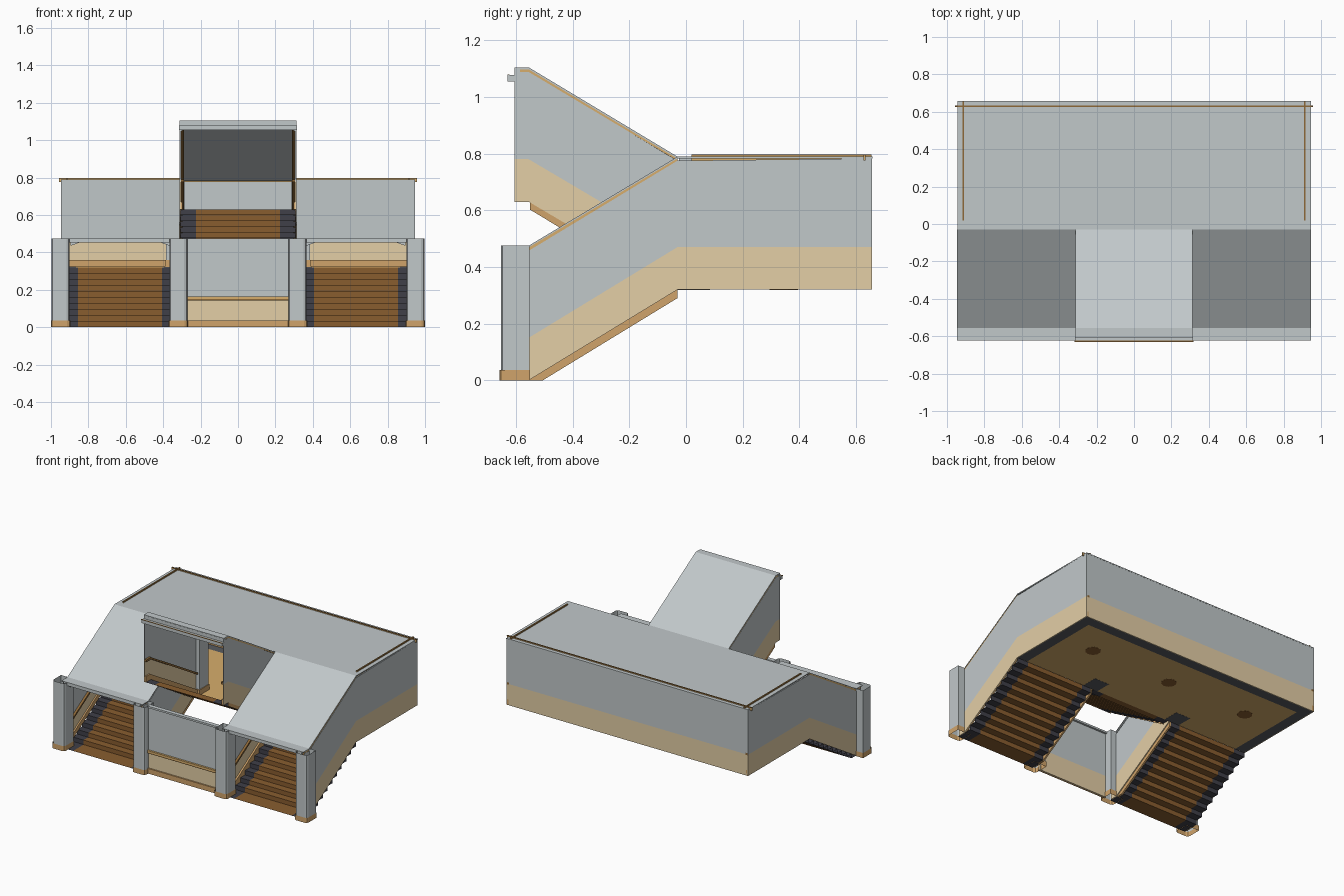
import bpy, bmesh, math
from mathutils import Vector

if "Cube" in bpy.data.objects:
    bpy.data.objects.remove(bpy.data.objects["Cube"])


def material(name, rgb):
    m = bpy.data.materials.new(name)
    m.diffuse_color = (*rgb, 1)
    m.use_nodes = True
    m.node_tree.nodes["Principled BSDF"].inputs["Base Color"].default_value = m.diffuse_color
    return m


GREY = material("wall grey", (.535, .58, .59))
TAN = material("wainscot tan", (.77, .62, .38))
TRIM = material("orange trim", (.63, .37, .145))
GOLD = material("gold wood", (.68, .42, .15))
RAIL = material("rail brown", (.27, .14, .04))
CARPET = material("carpet brown", (.25, .11, .028))
DARK = material("border charcoal", (.05, .05, .065))
SLATE = material("landing border slate", (.10, .105, .115))


def finish(name, bm, mat):
    bmesh.ops.recalc_face_normals(bm, faces=bm.faces[:])
    me = bpy.data.meshes.new(name)
    bm.to_mesh(me)
    bm.free()
    me.materials.append(mat)
    ob = bpy.data.objects.new(name, me)
    bpy.context.collection.objects.link(ob)
    return ob


def sweep(name, pts, off, z0, z1, mat):
    """Slab along a path: z0 and z1 are heights over the path (number or list)."""
    n = len(pts)
    z0 = z0 if isinstance(z0, list) else [z0] * n
    z1 = z1 if isinstance(z1, list) else [z1] * n
    bm = bmesh.new()
    rings = []
    for p, a, b in zip(pts, z0, z1):
        p, o = Vector(p), Vector(off)
        A, B = Vector((0, 0, a)), Vector((0, 0, b))
        rings.append([bm.verts.new(v) for v in (p + A, p + o + A, p + o + B, p + B)])
    for r, s in zip(rings, rings[1:]):
        for i in range(4):
            j = (i + 1) % 4
            bm.faces.new((r[i], r[j], s[j], s[i]))
    bm.faces.new(rings[0])
    bm.faces.new(rings[-1])
    return finish(name, bm, mat)


def box(name, x0, x1, y0, y1, z0, z1, mat):
    return sweep(name, [(x0, y0, 0), (x1, y0, 0)], (0, y1 - y0, 0), z0, z1, mat)


def at_x(x, yz):
    return [(x, y, z) for y, z in yz]


def stairs(name, bands, yz):
    # stepped sheet, cut into carpet and border strips
    for i, (x0, x1, mat) in enumerate(bands):
        bm = bmesh.new()
        a = [bm.verts.new((x0, y, z)) for y, z in yz]
        b = [bm.verts.new((x1, y, z)) for y, z in yz]
        for k in range(len(yz) - 1):
            bm.faces.new((a[k], b[k], b[k + 1], a[k + 1]))
        finish(f"{name}_{i}", bm, mat)


def steps(y, z, dy, dz, count):
    out = []
    for _ in range(count):
        out += [(y, z), (y, z + dz)]
        y, z = y + dy, z + dz
    return out


def column(name, cx, y0, y1, z0, z1, hw, mat):
    # hollow post, open top and bottom, chamfered front corners
    c = .018
    prof = [(-hw, y1), (-hw, y0 + c), (-hw + c * .3, y0 + c * .3), (-hw + c, y0),
            (hw - c, y0), (hw - c * .3, y0 + c * .3), (hw, y0 + c), (hw, y1)]
    bm = bmesh.new()
    a = [bm.verts.new((cx + x, y, z0)) for x, y in prof]
    b = [bm.verts.new((cx + x, y, z1)) for x, y in prof]
    for i in range(len(prof)):
        j = (i + 1) % len(prof)
        bm.faces.new((a[i], a[j], b[j], b[i]))
    return finish(name, bm, mat)


LOW = [(-.605, 0), (-.555, 0), (-.03, .32), (.657, .32)]      # side flight and landing
LOWTOP = [.462, .457, .455, .463]
UP = [(-.03, .32), (-.555, .63), (-.605, .63)]                # centre flight
UPTOP = [.455, .458, .458]
RISE, RUN = .0318, .0525

for s in (-1, 1):
    t = "right" if s > 0 else "left"
    # outer wall with wainscot and mouldings inside
    p = at_x(s * .945, LOW)
    o = (-s * .006, 0, 0)
    sweep("outer_wainscot_" + t, p, o, 0, .15, TAN)
    sweep("outer_wall_" + t, p, o, .15, LOWTOP, GREY)
    q = at_x(s * .939, LOW)
    sweep("outer_skirting_" + t, q, (-s * .01, 0, 0), .003, .04, TRIM)
    sweep("outer_chair_rail_" + t, q, (-s * .016, 0, 0), .145, .16, RAIL)
    sweep("outer_cornice_" + t, q[:3], (-s * .015, 0, 0), .44, .455, RAIL)
    sweep("roof_edge_trim_" + t, at_x(s * .943, LOW[:3]), (-s * .01, 0, 0),
          .455, [.469, .469, .464], GOLD)
    # landing cornice poking through the roof, with brown cap
    box("landing_cornice_" + t, s * .909, s * .917, .02, .655, .765, .794, GOLD)
    box("landing_cornice_cap_" + t, s * .908, s * .918, .02, .655, .794, .797, RAIL)
    # wall between side flight and centre well
    p = at_x(s * .322, LOW[:3])
    sweep("inner_wainscot_" + t, p, o, 0, .15, TAN)
    sweep("inner_wall_" + t, p, o, .15, LOWTOP[:3], GREY)
    q = at_x(s * .322, [(-.552, 0), (-.505, 0), (-.03, .29)])
    sweep("inner_skirting_" + t, q, (s * .012, 0, 0), 0, [.035, .06, .06], TRIM)
    sweep("inner_chair_rail_" + t, p, (s * .016, 0, 0), .145, .16, RAIL)
    sweep("inner_cornice_" + t, p, (s * .016, 0, 0), .44, .455, RAIL)
    # centre flight wall
    p = at_x(s * .312, UP)
    sweep("upper_wainscot_" + t, p, o, 0, .15, TAN)
    sweep("upper_wall_" + t, p, o, .15, UPTOP, GREY)
    q = at_x(s * .306, UP)
    sweep("upper_skirting_" + t, q, (-s * .01, 0, 0), 0, .04, TRIM)
    sweep("upper_chair_rail_" + t, q, (-s * .016, 0, 0), .145, .16, RAIL)
    sweep("upper_cornice_" + t, q, (-s * .016, 0, 0), .44, .458, RAIL)
    sweep("upper_roof_edge_" + t, at_x(s * .311, UP), (-s * .008, 0, 0),
          .456, [.463, .467, .467], GOLD)
    sweep("upper_stringer_" + t, at_x(s * .308, [(-.0775, .316), (-.55, .602)]),
          (s * .003, 0, 0), 0, .04, TRIM)
    # side flight roof
    sweep("side_roof_" + t, at_x(s * .312, [(-.622, .475), (-.555, .475), (-.03, .789)]),
          (s * .633, 0, 0), -.006, 0, GREY)
    # header with chamfered corners over side opening
    box("side_header_" + t, s * .33, s * .93, -.622, -.575, .452, .474, GREY)
    for x, d in ((.365, 1), (.895, -1)):
        sweep("header_corner_" + t, [(s * x, -.6, .455), (s * (x + d * .05), -.6, .455)],
              (0, .02, 0), [-.02, -.002], 0, GREY)
    # side flight steps
    stairs("side_steps_" + t,
           [(s * .322, s * .405, DARK), (s * .405, s * .855, CARPET), (s * .855, s * .942, DARK)],
           [(-.62, .002)] + steps(-.503, .002, RUN, RISE, 10))
    # front posts with bases
    for part, cx in (("outer", .948), ("inner", .319)):
        column(f"{part}_post_{t}", s * cx, -.653, -.553, .03, .475, .048, GREY)
        column(f"{part}_post_base_{t}", s * cx, -.658, -.55, 0, .036, .052, TRIM)
    # landing pillar
    box("landing_pillar_" + t, s * .285, s * .385, -.025, .075, .322, .785, GREY)
    box("pillar_base_" + t, s * .28, s * .391, -.031, .081, .322, .36, TRIM)
    # landing floor border
    box("floor_border_" + t, s * .865, s * .939, -.03, .651, .320, .323, SLATE)
    box("pillar_floor_" + t, s * .28, s * .395, -.03, .085, .3192, .3235, SLATE)

# back wall
back = [(-.945, .657, .32), (.945, .657, .32)]
sweep("back_wainscot", back, (0, -.006, 0), 0, .15, TAN)
sweep("back_wall", back, (0, -.006, 0), .15, .468, GREY)
back_in = [(-.939, .651, .32), (.939, .651, .32)]
sweep("back_skirting", back_in, (0, -.01, 0), .003, .04, TRIM)
sweep("back_chair_rail", back_in, (0, -.016, 0), .14, .155, RAIL)
box("back_cornice", -.958, .958, .626, .633, .775, .794, GOLD)
box("back_cornice_cap", -.958, .958, .625, .634, .794, .797, RAIL)

# landing floor and roof
box("landing_floor", -.865, .865, -.03, .58, .320, .323, GOLD)
box("floor_border_back", -.865, .865, .58, .651, .320, .323, SLATE)
box("landing_roof", -.945, .945, -.03, .658, .782, .789, GREY)
for i in (-1, 0, 1):
    bm = bmesh.new()
    bmesh.ops.create_cone(bm, cap_ends=True, segments=10, radius1=.05, radius2=.05, depth=.005)
    bmesh.ops.translate(bm, verts=bm.verts[:], vec=(i * .63, .345, .3215))
    finish("floor_rosette", bm, CARPET)

# centre flight steps, roof and header
stairs("upper_steps", [(-.308, -.225, DARK), (-.225, .225, CARPET), (.225, .308, DARK)],
       [(-.03, .321)] + steps(-.0775, .321, -RUN, .0309, 10) + [(-.605, .63)])
sweep("upper_roof", at_x(-.313, [(-.03, .789), (-.555, 1.104), (-.605, 1.104)]),
      (.626, 0, 0), -.007, 0, GREY)
box("upper_header", -.312, .312, -.606, -.585, 1.077, 1.1, GREY)
box("upper_header_ledge", -.315, .315, -.63, -.605, 1.055, 1.077, GREY)
box("upper_header_cap", -.318, .318, -.63, -.622, 1.077, 1.079, RAIL)
for s in (-1, 1):
    sweep("upper_header_corner", [(s * .306, -.6, 1.077), (s * .25, -.6, 1.077)],
          (0, .015, 0), [-.03, -.002], 0, GREY)

# front panel between inner posts
box("front_wainscot", -.275, .275, -.612, -.604, .0, .155, TAN)
box("front_panel", -.275, .275, -.612, -.604, .155, .47, GREY)
box("front_skirting", -.275, .275, -.622, -.612, 0, .036, TRIM)
box("front_chair_rail", -.275, .275, -.626, -.612, .15, .164, GOLD)
box("front_rail_groove", -.275, .275, -.622, -.612, .143, .15, RAIL)
box("front_top_lip", -.275, .275, -.62, -.59, .462, .475, GREY)
